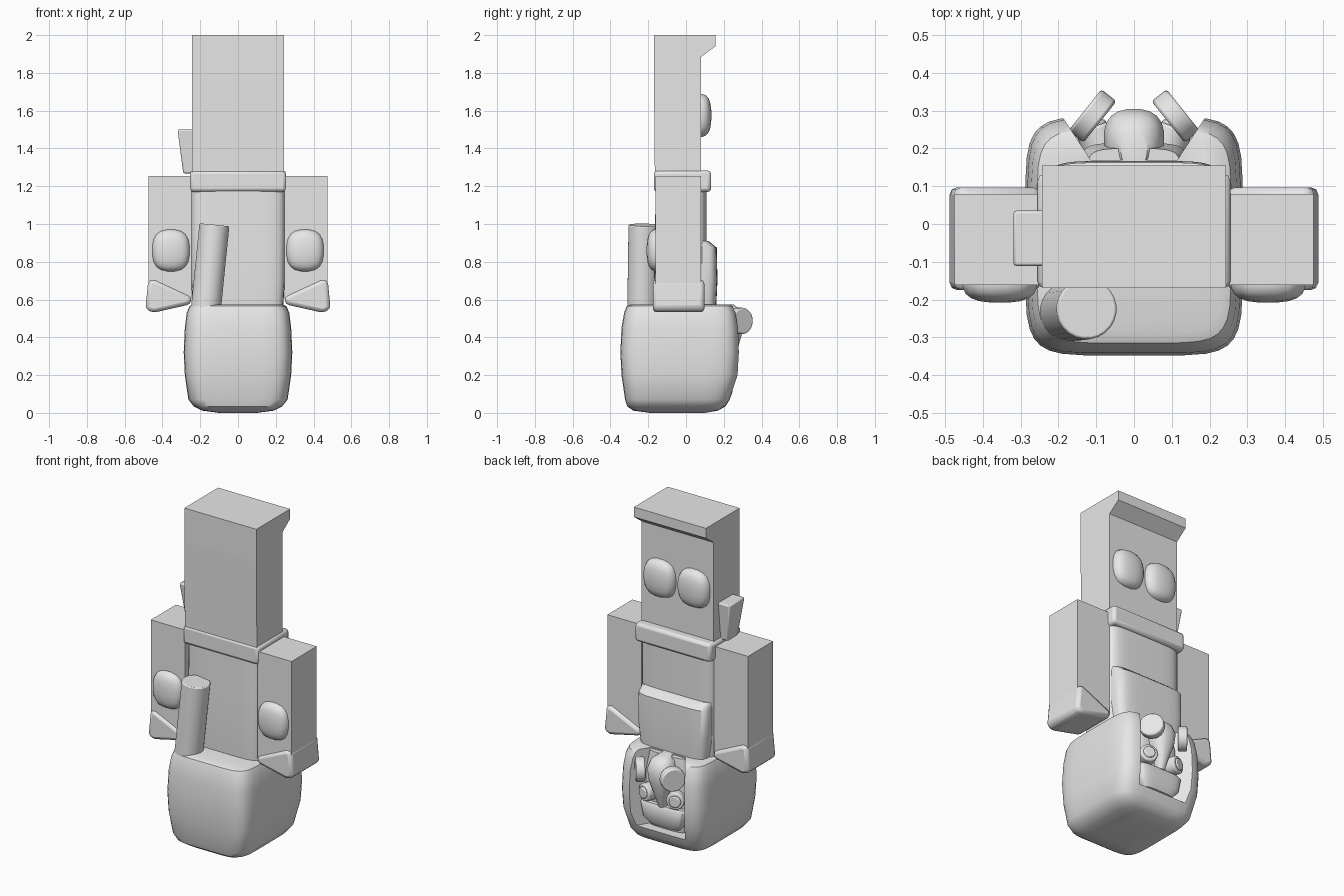
import bpy, bmesh, math
from mathutils import Vector

cube = bpy.data.objects.get("Cube")
if cube:
    bpy.data.objects.remove(cube, do_unlink=True)

grey = bpy.data.materials.new("plain_grey")
grey.use_nodes = True
grey.diffuse_color = (0.8, 0.8, 0.8, 1)
grey.node_tree.nodes["Principled BSDF"].inputs["Base Color"].default_value = (0.8, 0.8, 0.8, 1)


def finish(name, bm, smooth=None, bevel=0):
    """Turn a bmesh into a named object with material, bevel and shading."""
    bmesh.ops.recalc_face_normals(bm, faces=bm.faces)
    mesh = bpy.data.meshes.new(name)
    bm.to_mesh(mesh)
    bm.free()
    mesh.materials.append(grey)
    ob = bpy.data.objects.new(name, mesh)
    bpy.context.collection.objects.link(ob)
    if bevel:
        mod = ob.modifiers.new("bevel", 'BEVEL')
        mod.width, mod.segments = bevel, 2
    if smooth:
        shade(ob, smooth)
    return ob


def shade(ob, angle):
    bpy.ops.object.select_all(action='DESELECT')
    ob.select_set(True)
    bpy.context.view_layer.objects.active = ob
    bpy.ops.object.shade_smooth_by_angle(angle=math.radians(angle))


def power(v, e):
    return math.copysign(abs(v) ** e, v)


def loft(name, rings, n=5, count=32, smooth=40):
    """Stack rounded-rectangle rings given as (z, half width, y back, y front)."""
    bm = bmesh.new()
    loops = []
    for z, hx, y0, y1 in rings:
        loop = []
        for i in range(count):
            a = math.tau * (i + 0.5) / count
            loop.append(bm.verts.new((hx * power(math.cos(a), 2 / n),
                                      (y0 + y1) / 2 + (y1 - y0) / 2 * power(math.sin(a), 2 / n), z)))
        loops.append(loop)
    for low, high in zip(loops, loops[1:]):
        for i in range(count):
            j = (i + 1) % count
            bm.faces.new((low[i], low[j], high[j], high[i]))
    bm.faces.new(loops[0])
    bm.faces.new(loops[-1])
    return finish(name, bm, smooth)


def extrude(name, profile, start, end, axis, smooth=None, bevel=0):
    """Extrude a 2D profile along x (profile y,z), y (x,z) or z (x,y)."""
    bm = bmesh.new()
    place = {'x': lambda a, b, t: (t, a, b),
             'y': lambda a, b, t: (a, t, b),
             'z': lambda a, b, t: (a, b, t)}[axis]
    ends = [[bm.verts.new(place(a, b, t)) for a, b in profile] for t in (start, end)]
    for loop in ends:
        bm.faces.new(loop)
    for i in range(len(profile)):
        j = (i + 1) % len(profile)
        bm.faces.new((ends[0][i], ends[0][j], ends[1][j], ends[1][i]))
    return finish(name, bm, smooth, bevel)


def box(name, x0, x1, y0, y1, z0, z1, bevel=0):
    return extrude(name, [(x0, y0), (x1, y0), (x1, y1), (x0, y1)], z0, z1, 'z',
                   30 if bevel else None, bevel)


def pillow(name, centre, half, n=2.6):
    """Squarish rounded pad."""
    bm = bmesh.new()
    bmesh.ops.create_cube(bm, size=2)
    bmesh.ops.subdivide_edges(bm, edges=bm.edges[:], cuts=4, use_grid_fill=True)
    for v in bm.verts:
        r = sum(abs(c) ** n for c in v.co) ** (1 / n)
        v.co = Vector(centre) + Vector([c / r * h for c, h in zip(v.co, half)])
    return finish(name, bm, 60)


def rod(name, start, end, r, bevel=0, sides=24):
    """Cylinder between two points."""
    a, b = Vector(start), Vector(end)
    bm = bmesh.new()
    bmesh.ops.create_cone(bm, cap_ends=True, segments=sides, radius1=r, radius2=r, depth=(b - a).length)
    turn = (b - a).to_track_quat('Z', 'Y')
    for v in bm.verts:
        v.co = turn @ v.co + (a + b) / 2
    return finish(name, bm, 40, bevel)


# Hooded head, with a recess for the face that is open at the neck
hood = loft("hood", [(0, .1, -.19, .1), (.012, .19, -.28, .17), (.035, .235, -.312, .21),
                     (.07, .263, -.323, .232), (.2, .282, -.342, .277), (.32, .288, -.348, .284),
                     (.45, .282, -.342, .28), (.53, .272, -.328, .265), (.565, .257, -.315, .25),
                     (.575, .235, -.29, .235)], n=6)
opening = extrude("opening_cutter", [(-.115, .17), (.115, .17), (.2, .3), (.2, .4), (-.2, .4), (-.2, .3)],
                  .115, .8, 'z')
opening.hide_render = True
cut = hood.modifiers.new("opening", 'BOOLEAN')
cut.object, cut.solver = opening, 'EXACT'
bpy.ops.object.select_all(action='DESELECT')
bpy.context.view_layer.objects.active = hood
hood.select_set(True)
bpy.ops.object.modifier_apply(modifier=cut.name)
bpy.data.objects.remove(opening, do_unlink=True)
shade(hood, 35)

# Mask inside the opening
loft("mask_base", [(.12, .12, .1, .2), (.25, .14, .1, .215), (.45, .14, .1, .215), (.57, .12, .1, .2)], n=4)
loft("brow", [(.14, .1, .15, .225), (.18, .135, .15, .245), (.26, .15, .15, .25), (.275, .145, .15, .24)], n=4)
loft("snout", [(.27, .025, .15, .25), (.34, .04, .15, .275), (.43, .07, .15, .3),
               (.5, .08, .15, .305), (.55, .065, .15, .285), (.575, .035, .15, .25)], n=2.5, count=20)
for side, s in (("left", 1), ("right", -1)):
    rod(side + "_filter", (s * .09, .27, .487), (s * .13, .302, .487), .07, .008)
    rod(side + "_goggle", (s * .08, .19, .335), (s * .105, .258, .335), .052, .008)
    rod(side + "_goggle_lens", (s * .1, .24, .335), (s * .109, .268, .335), .034, .006)

# Body
loft("torso", [(.56, .24, -.165, .11), (.7, .248, -.17, .11), (.95, .25, -.165, .11), (1.2, .25, -.16, .11)], n=6)
loft("chest_plate", [(.56, .22, -.1, .16), (.7, .235, -.1, .167), (.875, .235, -.1, .163), (.91, .235, -.1, .12)], n=6)
box("belt", -.255, .255, -.17, .133, 1.17, 1.283, .018)

# Legs with toes projecting at the end
extrude("legs", [(-.165, 1.26), (.08, 1.26), (.08, 1.885), (.155, 1.94), (.155, 2), (-.17, 2), (-.17, 1.8)],
        -.243, .243, 'x')

# Holster on the right hip
bm = bmesh.new()
bmesh.ops.create_cube(bm, size=1)
for v in bm.verts:
    top, outer = v.co.z > 0, v.co.x < 0
    depth = .148 if top else .1
    v.co = ((-.32 if top else -.29) if outer else -.235, -.038 + v.co.y * depth, 1.5 if top else 1.268)
finish("holster", bm, 30, .008)

# Back cylinder tucked behind the hood
rod("back_cylinder", (-.175, -.232, .5), (-.125, -.225, .995), .08, .006)

# Arms, gloves and pads on both sides
glove = [(.25, .575), (.45, .53), (.49, .55), (.475, .705), (.44, .705), (.245, .615)]
for side, s in (("left", 1), ("right", -1)):
    box(side + "_arm", s * .245, s * .475, -.162, .08, .6, 1.253)
    extrude(side + "_glove", [(s * x, z) for x, z in glove], -.175, .097, 'y', 35, .02)
    pillow(side + "_elbow_pad", (s * .355, -.155, .86), (.1, .054, .112))
    pillow(side + "_knee_pad", (s * .115, .075, 1.575), (.105, .06, .115))
